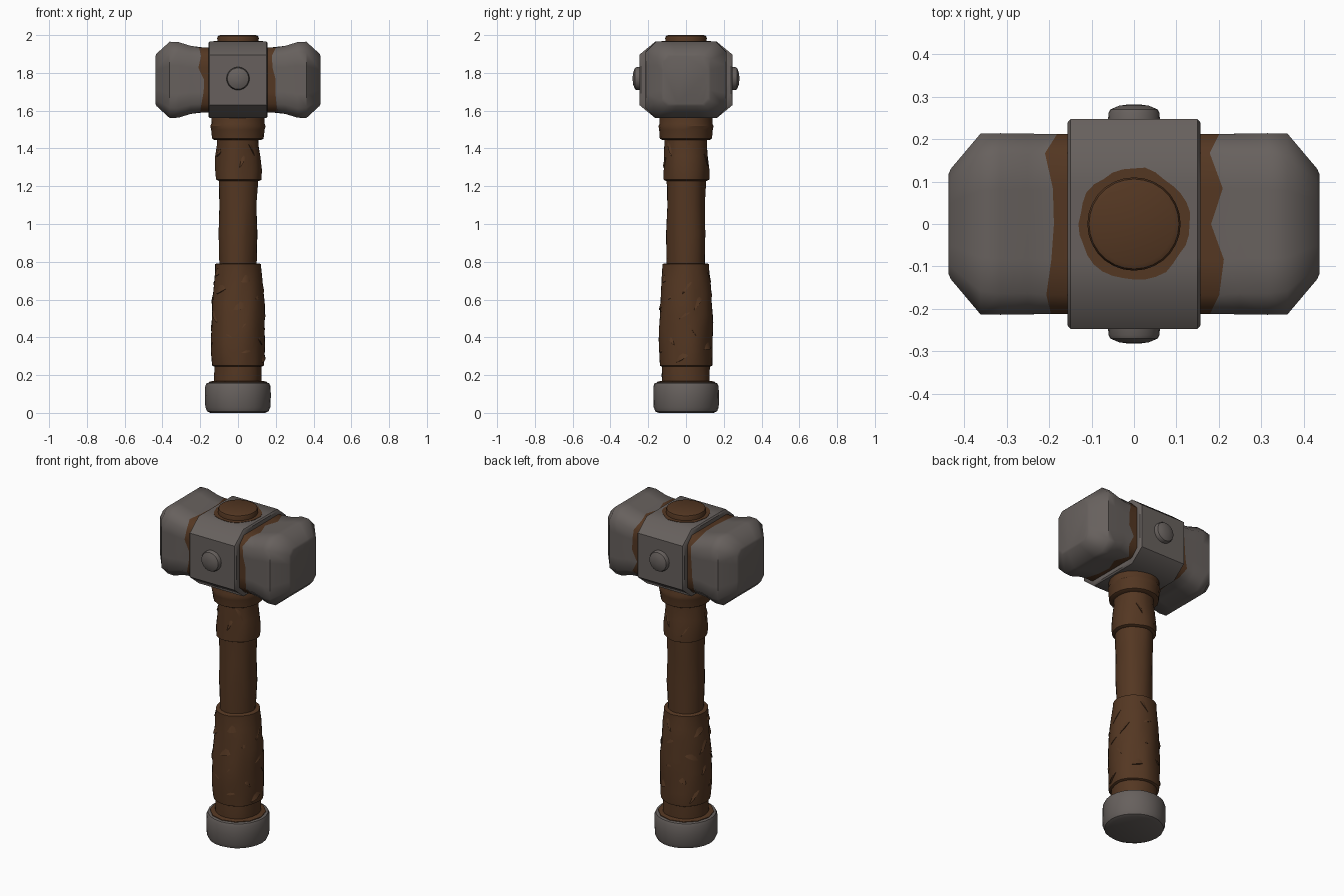
import bpy, bmesh, math, random
from mathutils import Vector, noise

if "Cube" in bpy.data.objects:
    bpy.data.objects.remove(bpy.data.objects["Cube"])

random.seed(4)


def material(name, rgb):
    m = bpy.data.materials.new(name)
    m.diffuse_color = (*rgb, 1)
    m.use_nodes = True
    m.node_tree.nodes["Principled BSDF"].inputs["Base Color"].default_value = m.diffuse_color
    return m


IRON = material("iron grey", (0.135, 0.118, 0.110))
WOOD = material("wood brown", (0.088, 0.038, 0.016))


def finish(name, bm, mats, angle=35):
    bmesh.ops.recalc_face_normals(bm, faces=bm.faces)
    me = bpy.data.meshes.new(name)
    bm.to_mesh(me)
    bm.free()
    for m in mats:
        me.materials.append(m)
    ob = bpy.data.objects.new(name, me)
    bpy.context.collection.objects.link(ob)
    bpy.ops.object.select_all(action='DESELECT')
    ob.select_set(True)
    bpy.context.view_layer.objects.active = ob
    bpy.ops.object.shade_smooth_by_angle(angle=math.radians(angle))
    return ob


def loft(bm, rings):
    """Skin closed rings of points and cap both ends; returns bands of faces."""
    vs = [[bm.verts.new(p) for p in r] for r in rings]
    n = len(vs[0])
    bands = []
    for a, b in zip(vs, vs[1:]):
        bands.append([bm.faces.new((a[i], a[(i + 1) % n], b[(i + 1) % n], b[i]))
                      for i in range(n)])
    bm.faces.new(vs[0][::-1])
    bm.faces.new(vs[-1])
    return bands


def turned(name, profile, mat, sides=28, rough=0.0):
    """Lathe (radius, z) points about z, with an uneven hand-worked surface."""
    bm = bmesh.new()
    rings = []
    for r, z in profile:
        ring = []
        for i in range(sides):
            a = math.tau * i / sides
            d = Vector((math.cos(a), math.sin(a), 0))
            k = r + rough * noise.noise(d * 1.7 + Vector((0, 0, z * 7)))
            ring.append(d * k + Vector((0, 0, z)))
        rings.append(ring)
    loft(bm, rings)
    return finish(name, bm, [mat])


def chamfered(hy, hz, cy, cz, sub=4):
    """Chamfered rectangle in y-z about the head centre, flats subdivided."""
    c = [(hy, -hz + cz), (hy, hz - cz), (hy - cy, hz), (-hy + cy, hz),
         (-hy, hz - cz), (-hy, -hz + cz), (-hy + cy, -hz), (hy - cy, -hz)]
    pts = []
    for i in range(8):
        a, b = Vector(c[i]), Vector(c[(i + 1) % 8])
        n = sub if i % 2 == 0 else 1
        pts += [a.lerp(b, j / n) for j in range(n)]
    return pts


HEAD_Z = 1.763


def section(x, hy, hz, cy, cz, wobble=0.0):
    return [Vector((x + random.uniform(-wobble, wobble), p.x, HEAD_Z + p.y))
            for p in chamfered(hy, hz, cy, cz)]


# Hammer faces: blocks with bevelled ends, a worn waist and rust by the collar
for name, s in (("left_hammer_face", -1), ("right_hammer_face", 1)):
    bm = bmesh.new()
    bands = loft(bm, [
        section(s * 0.10, 0.212, 0.172, 0.045, 0.045),
        section(s * 0.195, 0.212, 0.172, 0.045, 0.045, 0.018),
        section(s * 0.25, 0.213, 0.180, 0.05, 0.05),
        section(s * 0.315, 0.214, 0.200, 0.05, 0.05),
        section(s * 0.362, 0.213, 0.202, 0.055, 0.055),
        section(s * 0.432, 0.130, 0.138, 0.03, 0.03),
        section(s * 0.437, 0.118, 0.126, 0.03, 0.03)])
    for f in bands[0]:
        f.material_index = 1
    finish(name, bm, [IRON, WOOD], 48)

# Collar wrapped around the middle of the head
bm = bmesh.new()
loft(bm, [section(x, 0.247 - e, 0.203 - e, 0.085, 0.07) for x, e in
          ((-0.157, 0.008), (-0.150, 0), (0.150, 0), (0.157, 0.008))])
finish("head_collar", bm, [IRON], 40)

# Rust stain around the handle top, with an uneven edge
bm = bmesh.new()
outline = []
for i in range(32):
    a = math.tau * i / 32
    r = 0.131 + 0.012 * noise.noise(Vector((math.cos(a) * 2, math.sin(a) * 2, 3)))
    outline.append(Vector((r * math.cos(a), r * math.sin(a), 1.962)))
loft(bm, [outline, [p + Vector((0, 0, 0.006)) for p in outline]])
finish("top_rust_stain", bm, [WOOD])

# Rivets on the front and back of the collar
for name, s in (("front_rivet", -1), ("back_rivet", 1)):
    bm = bmesh.new()
    loft(bm, [[Vector((r * math.cos(math.tau * i / 24), s * y,
                       1.77 + r * math.sin(math.tau * i / 24))) for i in range(24)]
              for r, y in ((0.062, 0.235), (0.060, 0.262), (0.056, 0.270),
                           (0.035, 0.279), (0.012, 0.282))])
    finish(name, bm, [IRON])

# Wooden shaft and its exposed top
turned("shaft", [(0.10, 0.10), (0.10, 0.80), (0.103, 0.95), (0.101, 1.10),
                 (0.104, 1.25), (0.105, 1.60)], WOOD, rough=0.008)
turned("shaft_top", [(0.108, 1.90), (0.110, 1.985), (0.106, 1.995), (0.095, 2.0)], WOOD)

# Grip wrap, its lower band, the neck wrap and the ferrule under the head
grip = [(0.128, 0.245), (0.137, 0.25)]
grip += [(0.138 + 0.004 * math.sin(math.pi * t / 8) - max(0, t - 4) * 0.004,
          0.26 + 0.51 * t / 8) for t in range(9)]
turned("grip_wrap", grip + [(0.122, 0.787), (0.112, 0.792)], WOOD, 36, 0.008)
turned("grip_lower_band", [(0.126, 0.15), (0.127, 0.20), (0.124, 0.26)], WOOD, 24, 0.008)
turned("neck_wrap", [(0.105, 1.228), (0.119, 1.235), (0.121, 1.29), (0.116, 1.36),
                     (0.111, 1.42), (0.112, 1.46)], WOOD, 28, 0.010)
turned("ferrule", [(0.125, 1.445), (0.138, 1.452), (0.143, 1.50), (0.147, 1.518),
                   (0.142, 1.53), (0.140, 1.60)], WOOD, 20, 0.006)


# Torn strips lying on the wraps: slim wedges that lift at one edge
def torn_strips(name, count, z0, z1, radius):
    bm = bmesh.new()
    for k in range(count):
        a = k * 2.4 + random.uniform(-0.3, 0.3)
        z = z0 + (z1 - z0) * (k + 0.5) / count
        half, slope = random.uniform(0.12, 0.30), random.uniform(-0.10, 0.10)
        rings = []
        for t in (-1, -0.5, 0, 0.5, 1):
            w = 1.02 - t * t
            b, zz = a + t * half, z + slope * t * half * 2
            r = radius(zz)
            rings.append([Vector((q * math.cos(b), q * math.sin(b), zz + h * w))
                          for q, h in ((r - 0.008, -0.006), (r + 0.006 * w, -0.006),
                                       (r - 0.004, 0.035), (r - 0.010, 0.030))])
        loft(bm, rings)
    finish(name, bm, [WOOD], 25)


torn_strips("grip_torn_strips", 26, 0.28, 0.74,
            lambda z: 0.140 - max(0, z - 0.52) * 0.065)
torn_strips("neck_torn_strips", 6, 1.27, 1.40, lambda z: 0.120 - (z - 1.27) * 0.06)

# Iron pommel with a wooden lip showing on top
turned("pommel", [(0.145, 0.0), (0.163, 0.008), (0.172, 0.03), (0.174, 0.09),
                  (0.173, 0.14), (0.166, 0.157), (0.155, 0.160)], IRON, 24, 0.003)
turned("pommel_lip", [(0.154, 0.150), (0.154, 0.164), (0.135, 0.169)], WOOD, 12)
